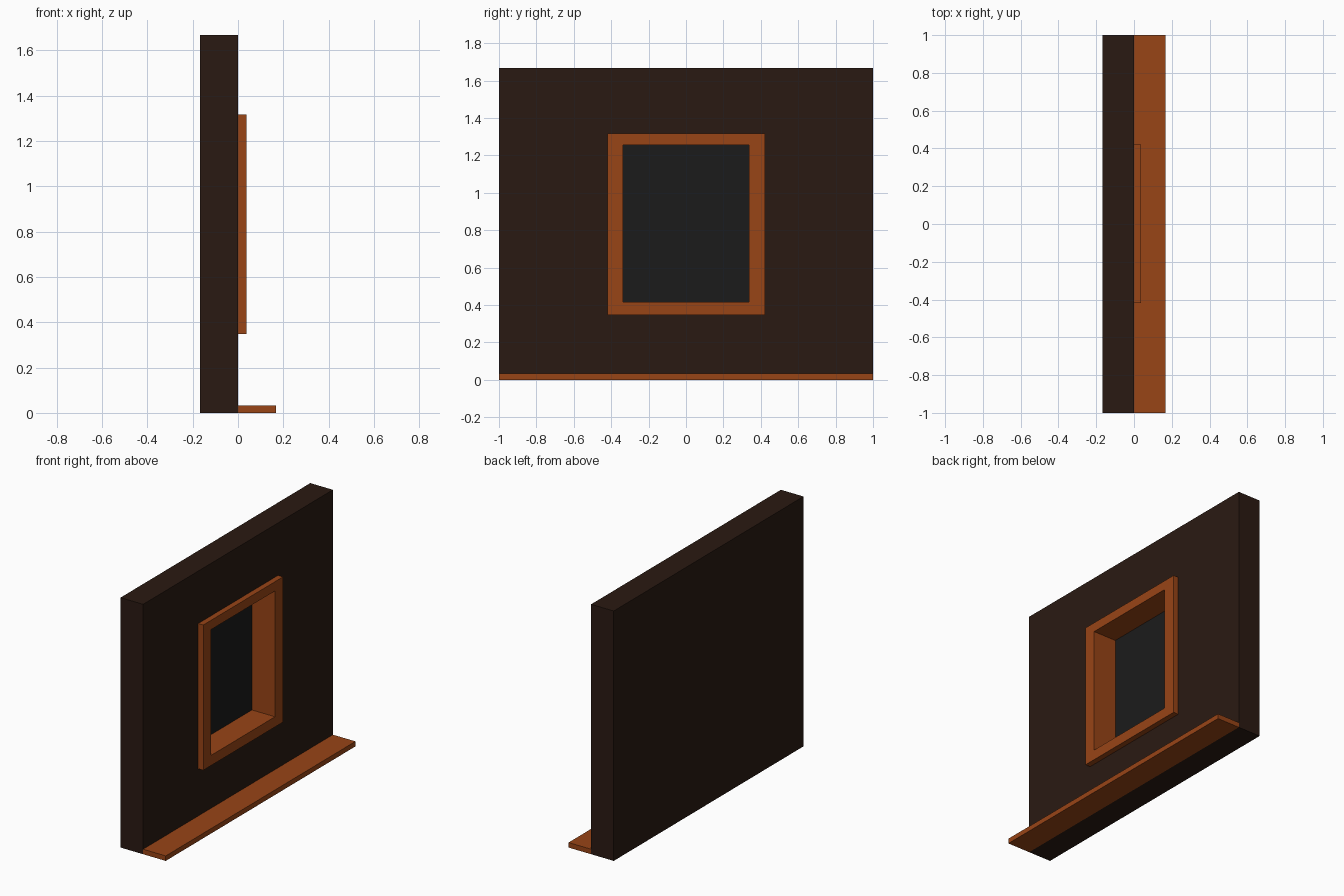
import bpy

if "Cube" in bpy.data.objects:
    bpy.data.objects.remove(bpy.data.objects["Cube"])


def material(name, rgb):
    m = bpy.data.materials.new(name)
    m.diffuse_color = (*rgb, 1)
    m.use_nodes = True
    m.node_tree.nodes["Principled BSDF"].inputs["Base Color"].default_value = m.diffuse_color
    return m


def box(name, lo, hi, mat=None):
    """Box between two corners, with its scale applied."""
    centre = [(a + b) / 2 for a, b in zip(lo, hi)]
    bpy.ops.mesh.primitive_cube_add(size=1, location=centre)
    ob = bpy.context.object
    ob.name = name
    ob.scale = [b - a for a, b in zip(lo, hi)]
    bpy.ops.object.transform_apply(location=False, rotation=False, scale=True)
    if mat:
        ob.data.materials.append(mat)
    return ob


def cut(ob, lo, hi):
    """Subtract a box from an object and discard the cutter."""
    cutter = box("cutter", lo, hi, ob.data.materials[0])
    cutter.hide_render = True
    mod = ob.modifiers.new("opening", 'BOOLEAN')
    mod.operation = 'DIFFERENCE'
    mod.solver = 'EXACT'
    mod.object = cutter
    bpy.context.view_layer.objects.active = ob
    bpy.ops.object.modifier_apply(modifier=mod.name)
    bpy.data.objects.remove(cutter)


dark_wood = material("dark_wood", (0.0232, 0.0100, 0.0060))
orange_wood = material("orange_wood", (0.314, 0.058, 0.008))
black = material("black_pane", (0.011, 0.011, 0.011))

D = 0.1667        # wall thickness and ledge depth
PANE_X = -0.133   # depth of the recess
FRONT_X = 0.037   # front of the frame

# Wall with a blind pocket for the window
wall = box("wall", (-D, -1, 0), (0, 1, 1.667), dark_wood)
cut(wall, (PANE_X - 0.01, -0.38, 0.385), (0.1, 0.38, 1.285))

# Pane at the back of the pocket
box("window_pane", (PANE_X - 0.01, -0.38, 0.385), (PANE_X, 0.38, 1.285), black)

# Liner inside the pocket, and the raised frame around it
liner = box("window_liner", (PANE_X, -0.38, 0.385), (0, 0.38, 1.285), orange_wood)
frame = box("window_frame", (0, -0.419, 0.348), (FRONT_X, 0.422, 1.317), orange_wood)
for part in (liner, frame):
    cut(part, (-0.3, -0.337, 0.416), (0.3, 0.337, 1.255))

# Ledge along the foot of the wall
box("floor_ledge", (0, -1, 0), (D, 1, 0.0333), orange_wood)
